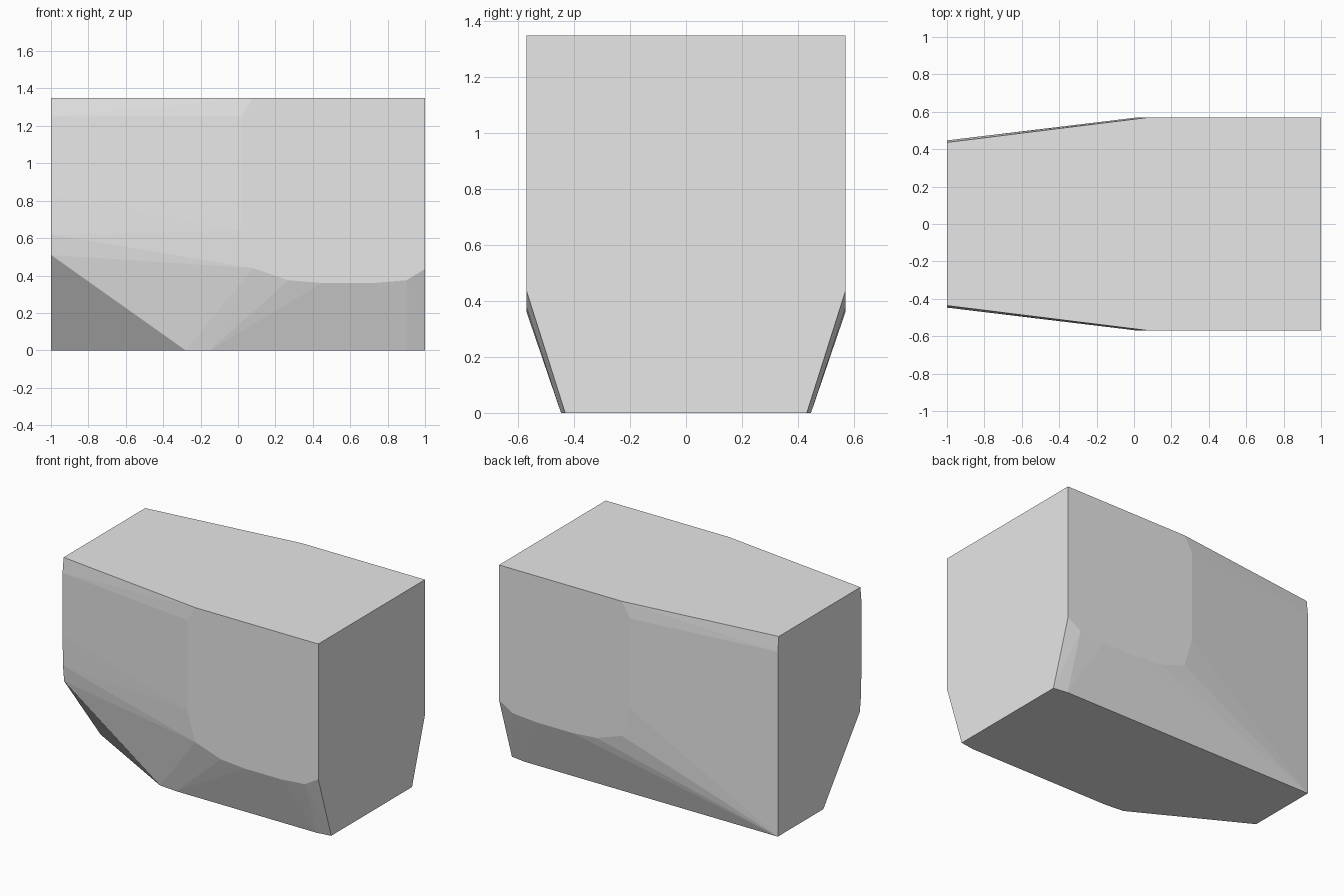
import bpy, bmesh, math

if "Cube" in bpy.data.objects:
    bpy.data.objects.remove(bpy.data.objects["Cube"])

grey = bpy.data.materials.new("light grey")
grey.diffuse_color = (0.8, 0.8, 0.8, 1)
grey.use_nodes = True
grey.node_tree.nodes["Principled BSDF"].inputs["Base Color"].default_value = grey.diffuse_color

HALF, TOP = 0.57, 1.35

# Outline of the flat side wall (x, z), the same on both sides
side = [(1, TOP), (0.08, TOP), (0.02, 1.25), (0.02, 0.64), (0.08, 0.44),
        (0.27, 0.375), (0.45, 0.36), (0.72, 0.36), (0.9, 0.375), (1, 0.435)]
points = [(x, s * HALF, z) for s in (-1, 1) for x, z in side]

# Mirrored corners: upper edge of the narrow end, bottom of the wide end
for s in (-1, 1):
    points += [(-1, s * 0.436, TOP), (-1, s * 0.447, 1.25),
               (0.9, s * 0.447, 0), (1, s * 0.432, 0)]

# Back corner of the narrow end runs straight to the ground
points += [(-1, 0.447, 0)]

# Front corner of the narrow end is rounded and cut off diagonally
points += [(-1, -0.447, 0.83), (-1, -0.443, 0.62), (-1, -0.43, 0.51),
           (-1, -0.04, 0), (-0.28, -0.435, 0), (-0.15, -0.447, 0)]

# Wrap the corners in one faceted solid
bm = bmesh.new()
for p in points:
    bm.verts.new(p)
hull = bmesh.ops.convex_hull(bm, input=bm.verts[:])
loose = [v for v in bm.verts if not v.link_faces]
bmesh.ops.delete(bm, geom=loose, context='VERTS')
bmesh.ops.dissolve_limit(bm, angle_limit=math.radians(0.2),
                         verts=bm.verts[:], edges=bm.edges[:])
bmesh.ops.recalc_face_normals(bm, faces=bm.faces[:])

mesh = bpy.data.meshes.new("faceted_block")
bm.to_mesh(mesh)
bm.free()
mesh.materials.append(grey)
block = bpy.data.objects.new("faceted_block", mesh)
bpy.context.collection.objects.link(block)
